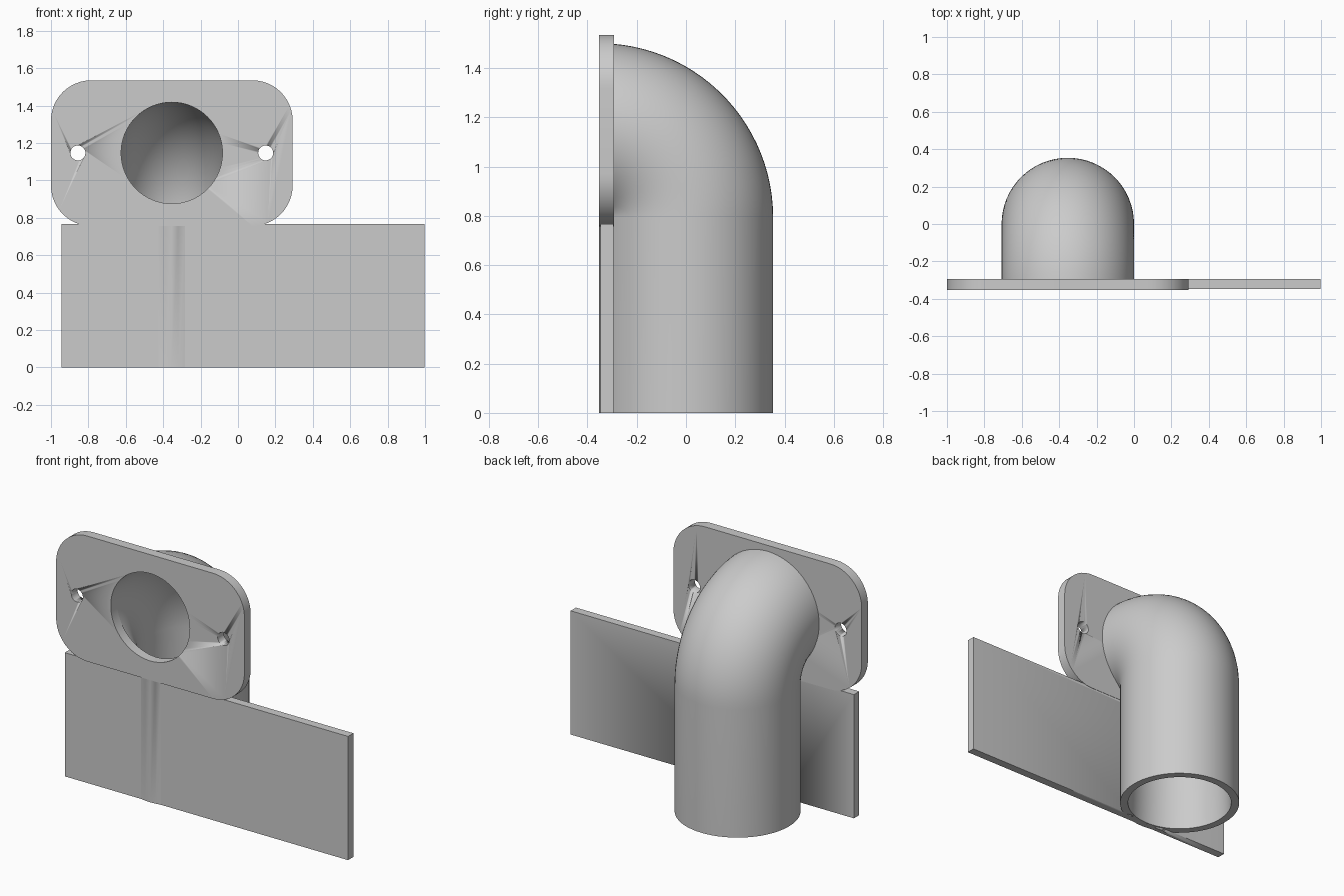
import bpy, bmesh, math

if "Cube" in bpy.data.objects:
    bpy.data.objects.remove(bpy.data.objects["Cube"])

CX = -0.354            # pipe axis in x
R = 0.354              # outer pipe radius and bend radius
BORE = 0.271           # bore radius at the flange
BEND_Z = 0.793         # height where the bend starts
FLANGE_Z = BEND_Z + R  # height of the flange opening
SEG = 64

grey = bpy.data.materials.new("plain grey")
grey.diffuse_color = (0.6, 0.6, 0.6, 1)
grey.use_nodes = True
grey.node_tree.nodes["Principled BSDF"].inputs["Base Color"].default_value = grey.diffuse_color


def finish(name, bm, angle=30):
    me = bpy.data.meshes.new(name)
    bm.to_mesh(me)
    bm.free()
    me.materials.append(grey)
    ob = bpy.data.objects.new(name, me)
    bpy.context.collection.objects.link(ob)
    bpy.ops.object.select_all(action='DESELECT')
    ob.select_set(True)
    bpy.context.view_layer.objects.active = ob
    bpy.ops.object.shade_smooth_by_angle(angle=math.radians(angle))
    return ob


def plate(name, outline, y0, y1):
    """Extrude an x-z outline from y0 to y1."""
    bm = bmesh.new()
    face = bm.faces.new([bm.verts.new((x, y0, z)) for x, z in outline])
    ext = bmesh.ops.extrude_face_region(bm, geom=[face])
    for v in ext['geom']:
        if isinstance(v, bmesh.types.BMVert):
            v.co.y = y1
    bmesh.ops.recalc_face_normals(bm, faces=bm.faces)
    return finish(name, bm)


def circle(x, z, r, n=SEG):
    return [(x + r * math.cos(2 * math.pi * i / n),
             z + r * math.sin(2 * math.pi * i / n)) for i in range(n)]


def cut(target, cutter):
    mod = target.modifiers.new("cut", 'BOOLEAN')
    mod.operation = 'DIFFERENCE'
    mod.solver = 'EXACT'
    mod.object = cutter
    cutter.hide_render = True
    cutter.hide_set(True)


def ring(bm, y, z, r, tilt):
    """Circle around the pipe path, tilted towards the front in the bend."""
    verts = []
    for i in range(SEG):
        a = 2 * math.pi * i / SEG
        u = r * math.sin(a)
        verts.append(bm.verts.new((CX + r * math.cos(a),
                                   y + u * math.cos(tilt),
                                   z + u * math.sin(tilt))))
    return verts


def bridge(bm, a, b):
    for i in range(SEG):
        j = (i + 1) % SEG
        bm.faces.new((a[i], a[j], b[j], b[i]))


def bend_rings(bm, r, end):
    steps = 24
    out = []
    for k in range(steps + 1):
        t = math.radians(end) * k / steps
        out.append(ring(bm, -R + R * math.cos(t), BEND_Z + R * math.sin(t), r, t))
    return out


# Elbow pipe: outer skin, bottom rim, then the slightly tapered bore
bm = bmesh.new()
outer = [ring(bm, 0, 0, R, 0)] + bend_rings(bm, R, 86)
inner = [ring(bm, 0, 0, 0.307, 0), ring(bm, 0, 0.225, 0.3, 0)] + bend_rings(bm, BORE, 90)
path = outer[::-1] + inner
for a, b in zip(path, path[1:]):
    bridge(bm, b, a)
bmesh.ops.remove_doubles(bm, verts=bm.verts, dist=0.0005)
bmesh.ops.recalc_face_normals(bm, faces=bm.faces)
# The outer skin must face away from the axis
bm.faces.ensure_lookup_table()
probe = max(bm.faces, key=lambda f: f.calc_center_median().y)
if probe.normal.y < 0:
    bmesh.ops.reverse_faces(bm, faces=bm.faces)
finish("elbow_pipe", bm, 40)

# Rounded mounting flange
HW, HH, CR = 0.646, 0.389, 0.215
outline = []
for sx, sz, start in ((1, 1, 0), (-1, 1, 90), (-1, -1, 180), (1, -1, 270)):
    for k in range(13):
        a = math.radians(start + 90 * k / 12)
        outline.append((CX + sx * (HW - CR) + CR * math.cos(a),
                        1.146 + sz * (HH - CR) + CR * math.sin(a)))
flange = plate("flange", outline, -0.354, -0.293)
cut(flange, plate("flange_bore_cutter", circle(CX, FLANGE_Z, BORE), -0.5, -0.2))
for side in (-1, 1):
    cut(flange, plate("screw_hole_cutter",
                      circle(CX + side * 0.502, FLANGE_Z, 0.04, 32), -0.5, -0.2))

# Flat back panel, cleared where the bore passes through it
panel = plate("flat_panel", [(-0.945, 0), (0.998, 0), (0.998, 0.767), (-0.945, 0.767)],
              -0.347, -0.295)
bm = bmesh.new()
low, high = ring(bm, 0, -0.1, 0.315, 0), ring(bm, 0, 0.74, 0.315, 0)
bridge(bm, low, high)
bm.faces.new(low[::-1])
bm.faces.new(high)
bmesh.ops.recalc_face_normals(bm, faces=bm.faces)
cut(panel, finish("panel_bore_cutter", bm))
